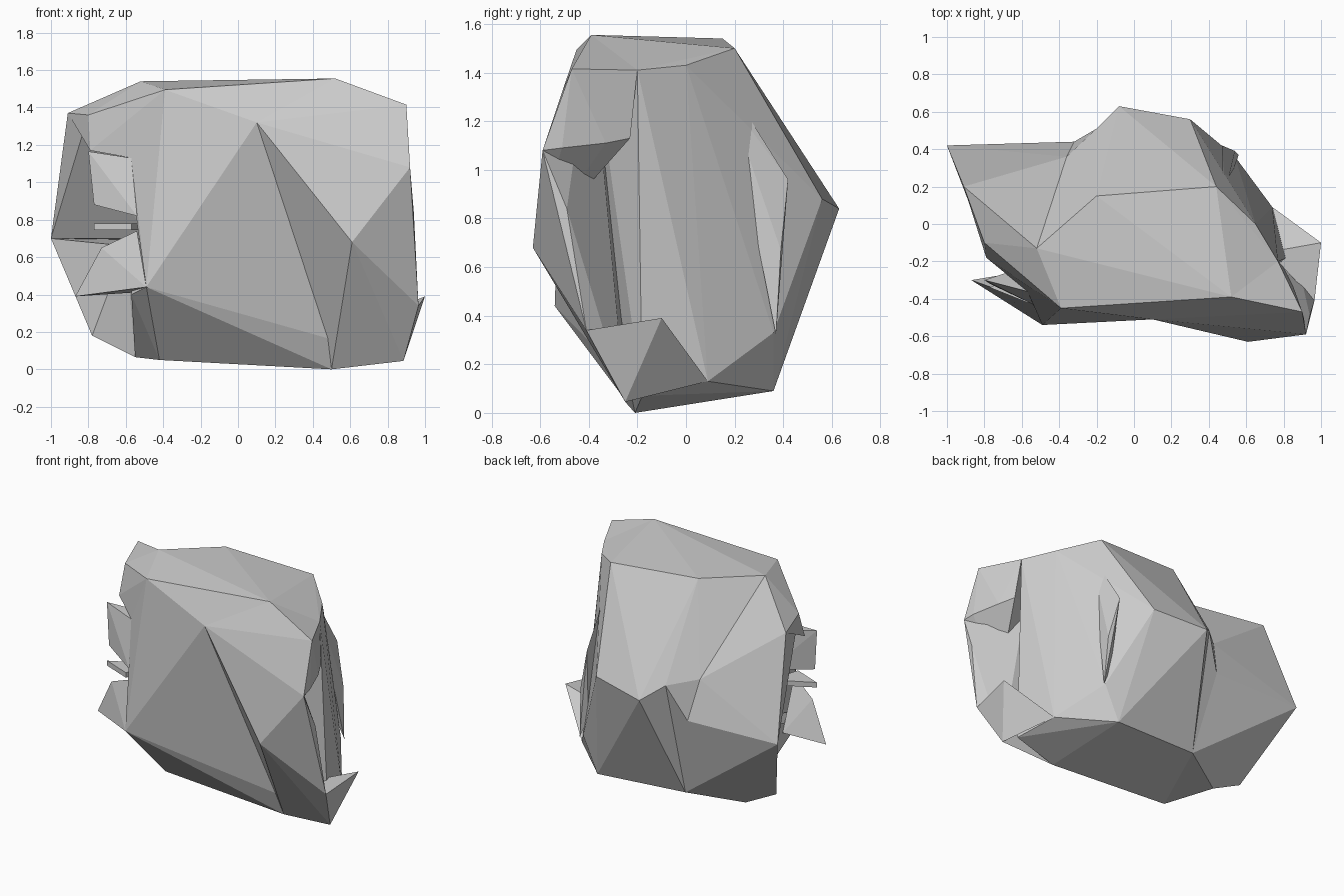
import bpy, bmesh

if "Cube" in bpy.data.objects:
    bpy.data.objects.remove(bpy.data.objects["Cube"])

def hull(name, pts):
    """Faceted stone chunk: convex hull around a few corner points."""
    bm = bmesh.new()
    for p in pts:
        bm.verts.new(p)
    bmesh.ops.convex_hull(bm, input=bm.verts[:])
    loose = [v for v in bm.verts if not v.link_faces]
    bmesh.ops.delete(bm, geom=loose, context='VERTS')
    bmesh.ops.recalc_face_normals(bm, faces=bm.faces[:])
    me = bpy.data.meshes.new(name)
    bm.to_mesh(me)
    bm.free()
    ob = bpy.data.objects.new(name, me)
    bpy.context.collection.objects.link(ob)
    return ob

# Corners shared between neighbouring chunks
top_left = (-0.52, -0.13, 1.54)
top_front = (-0.39, -0.45, 1.495)
top_right = (0.52, -0.39, 1.555)
top_back = (-0.20, 0.15, 1.54)
corner = (0.90, -0.47, 1.415)
forehead = (0.10, -0.51, 1.32)
nose = (0.61, -0.63, 0.68)
front_low = (-0.49, -0.54, 0.44)
front_notch = (-0.57, -0.36, 1.13)
base_front = (0.50, -0.21, 0.0)
base_left = (-0.42, -0.20, 0.05)
base_back = (-0.22, 0.32, 0.12)
base_right = (0.885, -0.25, 0.045)
side_low = (0.74, 0.09, 0.13)
side_top = (0.77, -0.20, 1.41)
brow = (0.92, -0.59, 1.08)
lip_low = (0.965, -0.41, 0.34)
back_knob = (-0.20, 0.51, 0.93)
join_up = (-0.36, 0.36, 0.96)
join_low = (-0.32, 0.44, 0.69)
wing_tip = (-1.0, 0.42, 0.70)
wing_top = (-0.91, 0.20, 1.37)
wing_side = (-0.92, 0.22, 1.16)
crest = (-0.80, -0.10, 1.36)
foot = (-0.78, 0.12, 0.18)
foot_in = (-0.55, 0.13, 0.065)
toe = (-0.87, -0.30, 0.39)

# Main boulder, with the protruding front right plate as its own chunk
hull("boulder", [
    top_right, top_front, forehead, front_low, front_notch, base_front,
    (0.82, -0.18, 0.07), base_left, (0.43, 0.36, 0.09), base_back,
    (-0.08, 0.63, 0.84), (0.30, 0.56, 0.88), top_back, (0.44, 0.20, 1.50), top_left,
    back_knob, (0.65, 0.0, 1.43), side_top, side_low, (0.54, 0.36, 0.33),
    (-0.54, -0.43, 0.78)])
hull("front_plate", [forehead, nose, brow, base_front, base_right, top_right,
                     (0.94, -0.49, 0.84), lip_low, (0.70, -0.35, 0.80)])
hull("upper_corner", [corner, top_right, side_top, (0.80, -0.23, 1.13), forehead,
                      (0.85, -0.33, 1.11), (0.91, -0.51, 1.09), brow, nose])

# Back left shoulder: upper and lower halves, and the rock joining it to the boulder
hull("shoulder_upper", [wing_top, wing_side, wing_tip, crest, top_left, join_up,
                        join_low, (-0.50, 0.25, 0.70)])
hull("shoulder_lower", [wing_tip, foot, foot_in, join_low, base_back,
                        (-0.60, 0.0, 0.66)])
hull("shoulder_join", [top_left, top_back, join_up, join_low, back_knob, base_back])

# Upper left cap
hull("upper_cap", [crest, top_left, top_front, front_notch, (-0.79, -0.18, 1.17),
                   wing_top])

# Lower left ledge and the chip jutting from it
hull("lower_ledge", [front_low, base_left, base_back, foot_in, (-0.57, -0.40, 0.40),
                     (-0.55, 0.0, 0.60)])
hull("ledge_chip", [toe, front_low, (-0.73, -0.35, 0.65), (-0.54, -0.42, 0.74),
                    (-0.57, -0.25, 0.41)])

# Broken flakes on the left end
hull("left_flake", [(-0.80, -0.30, 1.165), (-0.77, -0.32, 0.88), front_notch,
                    (-0.54, -0.43, 0.82), (-0.50, -0.20, 1.12), (-0.50, -0.20, 0.85)])
hull("thin_flake", [(x, y, z) for z in (0.745, 0.78)
                    for x, y in ((-0.77, -0.34), (-0.57, -0.42), (-0.50, -0.2))])

# Right side spur
hull("right_spur", [(1.0, -0.10, 0.39), base_right, side_low, (0.72, -0.15, 0.28),
                    lip_low])

# Raised strip along the back right edge
hull("edge_strip", [(0.49, 0.18, 1.28), (0.47, 0.25, 1.23), (0.47, 0.42, 0.96),
                    (0.54, 0.39, 0.67), (0.56, 0.37, 0.32), (0.50, 0.36, 0.45)])
